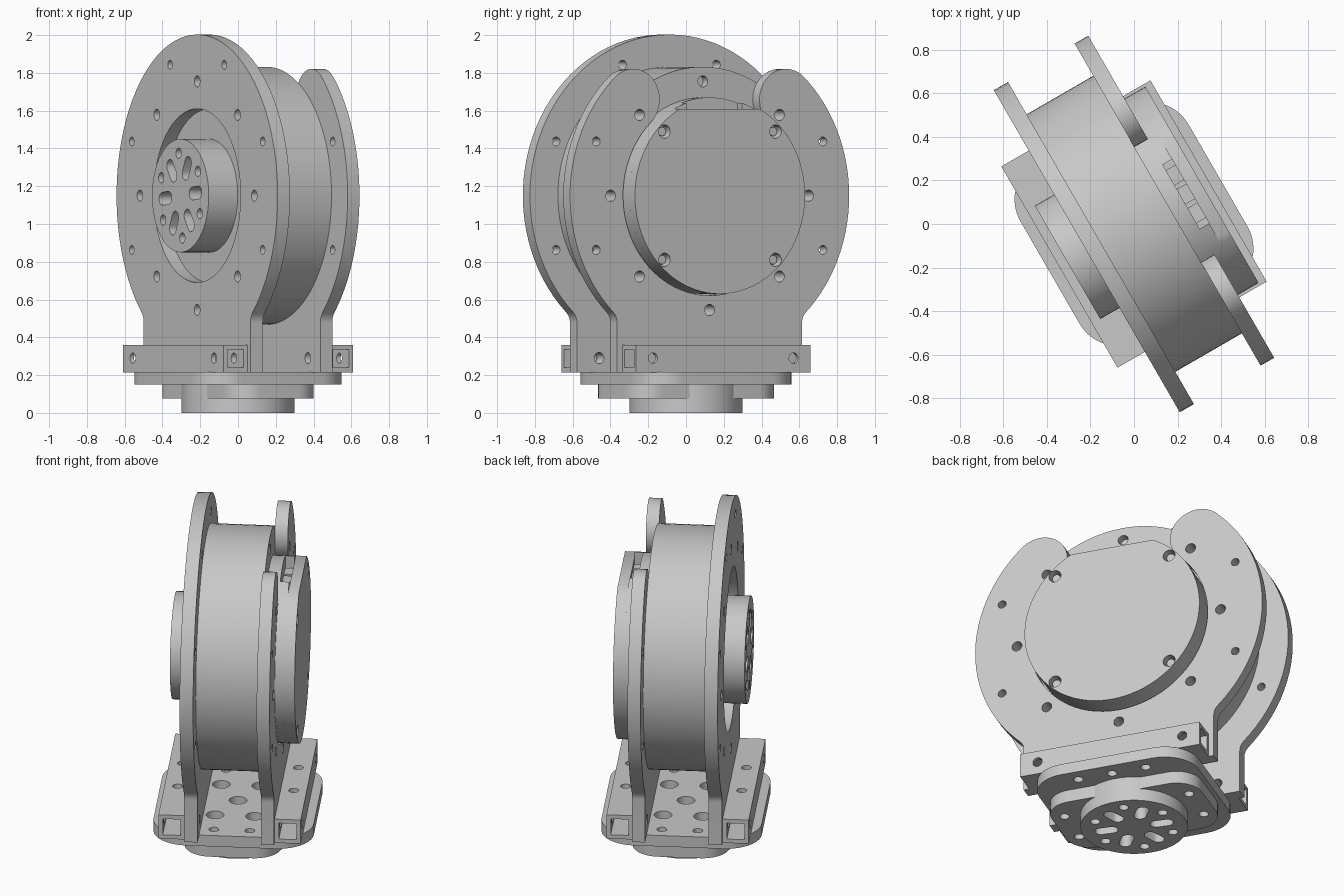
import bpy, bmesh
from math import sin, cos, radians, asin, acos, degrees
from mathutils import Matrix, Vector

old = bpy.data.objects.get("Cube")
if old:
    bpy.data.objects.remove(old, do_unlink=True)

AXIS_Z = 1.15      # height of the main rotary axis
PLATE_R = 0.853
TURN = Matrix.Rotation(radians(-60), 4, 'Z')

grey = bpy.data.materials.new("machined_grey")
grey.use_nodes = True
colour = (0.58, 0.58, 0.58, 1)
grey.diffuse_color = colour
grey.node_tree.nodes["Principled BSDF"].inputs["Base Color"].default_value = colour


def polar(r, deg, cz=AXIS_Z):
    """Point at an angle measured clockwise from straight up."""
    a = radians(deg)
    return (r * sin(a), cz + r * cos(a))


def arc(r, a, b, n, c=(0, AXIS_Z)):
    return [(c[0] + p[0], c[1] + p[1])
            for p in (polar(r, a + (b - a) * i / n, 0) for i in range(n + 1))]


def circle(r, c=(0, AXIS_Z), n=24):
    return arc(r, 0, 360, n, c)[:-1]


def slot(c, deg, length, r):
    """Rounded slot outline, long axis at the given angle."""
    d = Vector(polar(length / 2, deg, 0))
    c = Vector(c)
    return arc(r, deg - 90, deg + 90, 8, c + d) + arc(r, deg + 90, deg + 270, 8, c - d)


def rounded(a, b, r):
    return [p for sx, sy, s in ((1, 1, 0), (1, -1, 90), (-1, -1, 180), (-1, 1, 270))
            for p in arc(r, s, s + 90, 10, (sx * (a - r), sy * (b - r)))]


def rect(x0, x1, z0, z1):
    return [(x0, z0), (x1, z0), (x1, z1), (x0, z1)]


def build(name, prisms):
    """Prisms are (outline, start, end, axis)."""
    bm = bmesh.new()
    for pts, s, e, axis in prisms:
        def place(p, t):
            return {'Y': (p[0], t, p[1]), 'Z': (p[0], p[1], t), 'X': (t, p[0], p[1])}[axis]
        lo = [bm.verts.new(place(p, s)) for p in pts]
        hi = [bm.verts.new(place(p, e)) for p in pts]
        n = len(pts)
        bm.faces.new(lo)
        bm.faces.new(hi[::-1])
        for i in range(n):
            j = (i + 1) % n
            bm.faces.new((lo[j], lo[i], hi[i], hi[j]))
    bmesh.ops.recalc_face_normals(bm, faces=bm.faces)
    me = bpy.data.meshes.new(name)
    bm.to_mesh(me)
    bm.free()
    ob = bpy.data.objects.new(name, me)
    bpy.context.scene.collection.objects.link(ob)
    return ob


def part(name, solids, *cut_groups):
    """Solid prisms minus each group of cutting prisms in turn."""
    ob = build(name, solids)
    for cuts in cut_groups:
        cutter = build(name + "_cutter", cuts)
        cutter.hide_render = True
        mod = ob.modifiers.new("holes", 'BOOLEAN')
        mod.operation = 'DIFFERENCE'
        mod.solver = 'EXACT'
        mod.object = cutter
        dg = bpy.context.evaluated_depsgraph_get()
        me = bpy.data.meshes.new_from_object(ob.evaluated_get(dg))
        ob.modifiers.clear()
        ob.data = me
        bpy.data.objects.remove(cutter, do_unlink=True)
    me = ob.data
    me.transform(TURN)
    me.materials.clear()
    me.materials.append(grey)
    me.shade_smooth()
    me.set_sharp_from_angle(angle=radians(30))


# Side plates share a filleted foot, bolt circles and rail holes
FOOT, FILLET = 0.565, 0.08
foot_deg = 180 - degrees(asin((FOOT + FILLET) / (PLATE_R + FILLET)))
foot_r = arc(FILLET, foot_deg + 180, 270, 8, polar(PLATE_R + FILLET, foot_deg))[1:]
foot_r.append((FOOT, 0.215))
foot = foot_r + [(-x, z) for x, z in reversed(foot_r)]
RAIL_HOLES = (-0.43, 0.43)


def plate_cuts(y0, y1, inner, outer):
    cuts = [(circle(0.03, polar(0.605, k * 45), 14), y0, y1, 'Y') for k in inner]
    cuts += [(circle(0.024, polar(0.75, 22.5 + k * 45), 14), y0, y1, 'Y') for k in outer]
    return cuts + [(circle(0.03, (x, 0.29), 14), y0, y1, 'Y') for x in RAIL_HOLES]


# Front plate: full disc with a round window
outline = arc(PLATE_R, -foot_deg, foot_deg, 72) + foot
part("front_plate", [(outline, -0.25, -0.175, 'Y')],
     plate_cuts(-0.3, -0.1, range(8), (0, 1, 2, 5, 6, 7))
     + [(circle(0.46, n=64), -0.3, -0.1, 'Y')])

# Back plate: open yoke with rounded tips
TIP, MID, HALF = 42.5, 0.691, 0.162
tip_r = arc(HALF, TIP + 180, TIP + 360, 16, polar(MID, TIP))
# the semicircle bulges towards the opening
tip_l = [(-x, z) for x, z in reversed(tip_r)]
yoke = (tip_r + arc(PLATE_R, TIP, foot_deg, 40)[1:] + foot
        + arc(PLATE_R, -foot_deg, -TIP, 40)[:-1] + tip_l
        + arc(MID - HALF, 360 - TIP, TIP, 56)[1:-1])
part("back_plate", [(yoke, 0.178, 0.25, 'Y')],
     plate_cuts(0.1, 0.3, range(1, 8), (1, 2, 5, 6)))

# Motor drum between the plates, with bolt holes in its faces
part("motor_drum", [(circle(0.682, n=96), -0.175, 0.178, 'Y')],
     [(circle(0.03, polar(0.605, k * 45), 14), y, y + 0.1, 'Y')
      for k in range(8) for y in (-0.23, 0.13)])


# Output flanges: slots and bolt holes in a ring
def flange_cuts(cz, s, e, axis):
    cuts = [(slot(polar(0.16, 25 + k * 60, cz), 25 + k * 60, 0.065, 0.034), s, e, axis)
            for k in range(6)]
    return cuts + [(circle(0.028, polar(0.225, 55 + k * 60, cz), 14), s, e, axis)
                   for k in range(6)]


part("output_hub", [(circle(0.3, n=64), -0.352, -0.175, 'Y')],
     flange_cuts(AXIS_Z, -0.4, -0.27, 'Y'))
part("base_hub", [(circle(0.3, (0, 0), 64), 0, 0.15, 'Z')],
     flange_cuts(0, -0.05, 0.08, 'Z'))

# Rear cover: round body with a socket recess, flat-topped lid with screw notches
COVER_R, LID_Y, LID_TOP = 0.52, 0.3, 0.46
flat = degrees(acos(LID_TOP / COVER_R))
corners = [45 + k * 90 for k in range(4)]
part("cover_body", [(circle(COVER_R, n=80), 0.178, LID_Y, 'Y')],
     [(rect(-0.17, 0.17, 1.54, 1.8), 0.25, 0.4, 'Y')])
part("cover_lid", [(arc(COVER_R, flat, 360 - flat, 72), LID_Y, 0.36, 'Y')],
     [(circle(0.036, polar(0.48, a), 14), 0.2, 0.5, 'Y') for a in corners])
part("cover_screws", [(circle(0.024, polar(0.48, a), 12), LID_Y, 0.335, 'Y')
                      for a in corners])
part("cover_sockets", [(rect(x - 0.04, x + 0.04, 1.53, 1.58), 0.25, LID_Y, 'Y')
                       for x in (-0.1, 0.0, 0.1)])

# Square tube rails clamping the plate feet
WALL = 0.024
for name, y0, y1 in (("front_rail", -0.395, -0.25), ("back_rail", 0.25, 0.395)):
    part(name, [(rect(y0, y1, 0.215, 0.36), -0.533, 0.533, 'X')],
         [(rect(y0 + WALL, y1 - WALL, 0.215 + WALL, 0.36 - WALL), -0.6, 0.6, 'X')],
         [(circle(0.028, (x, 0.29), 14), y0 - 0.1, y1 + 0.1, 'Y') for x in RAIL_HOLES]
         + [(circle(0.028, (x, (y0 + y1) / 2), 14), 0.1, 0.5, 'Z') for x in (-0.15, 0.15)])

# Base plates
SIGNS = [(sx, sy) for sx in (-1, 1) for sy in (-1, 1)]
base_cuts = [(circle(0.05, (sx * 0.2, sy * 0.11), 18), 0.17, 0.3, 'Z') for sx, sy in SIGNS]
base_cuts += [(circle(0.05, (0, 0), 18), 0.17, 0.3, 'Z')]
base_cuts += [(circle(0.028, (sx * 0.39, sy * 0.1), 14), 0.16, 0.3, 'Z') for sx, sy in SIGNS]
base_cuts += [(circle(0.028, (x, sy * 0.36), 14), 0.1, 0.19, 'Z')
              for x in (-0.2, 0, 0.2) for sy in (-1, 1)]
part("base_plate", [(rounded(0.472, 0.445, 0.2), 0.15, 0.217, 'Z')], base_cuts)
part("lower_plate", [(rounded(0.446, 0.268, 0.15), 0.075, 0.15, 'Z')],
     [(circle(0.028, (sx * 0.37, sy * 0.12), 14), 0, 0.14, 'Z') for sx, sy in SIGNS])
